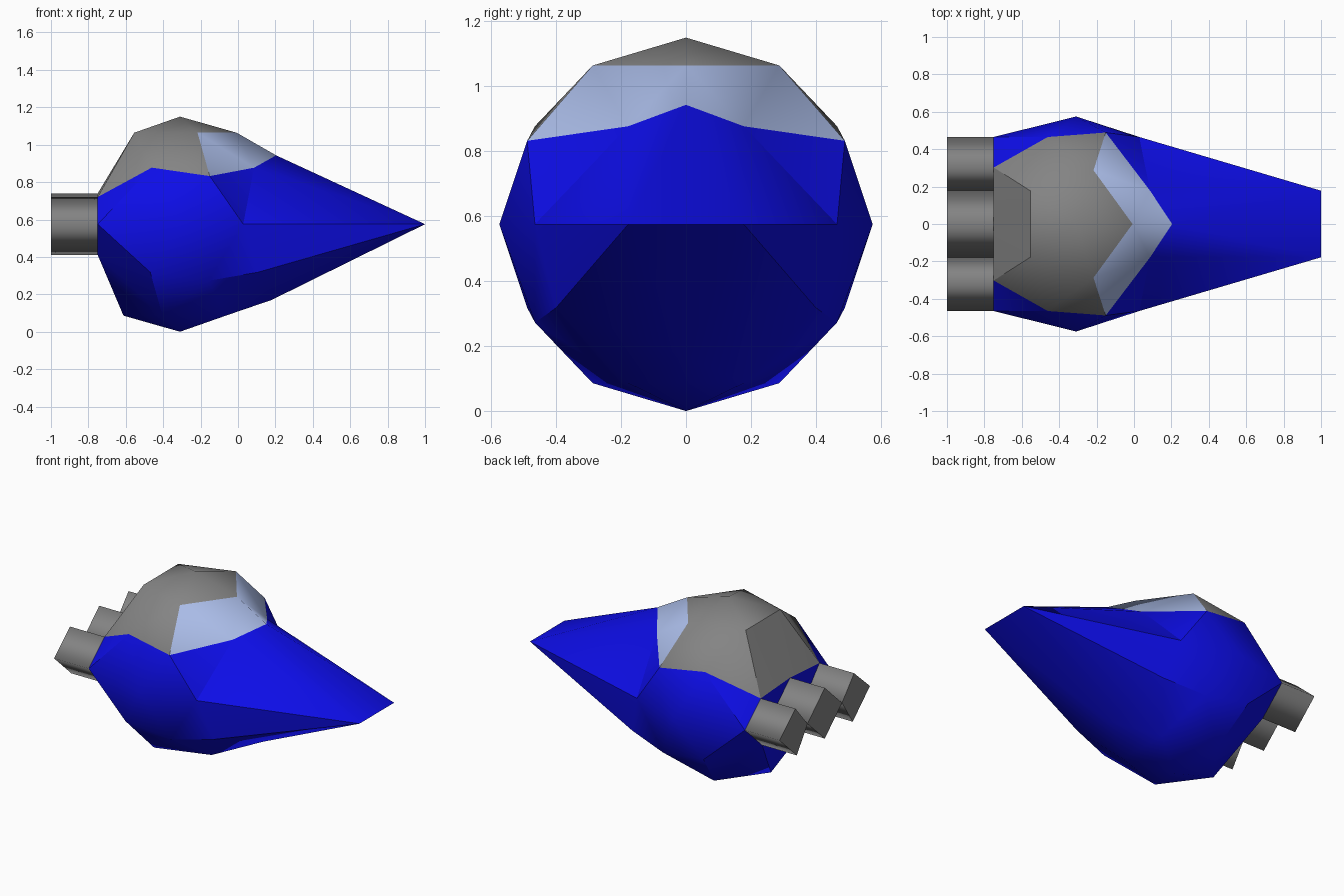
import bpy, bmesh, math
from mathutils import Vector

old = bpy.data.objects.get("Cube")
if old:
    bpy.data.objects.remove(old, do_unlink=True)

RADIUS = 0.575
CENTRE = Vector((-0.31, 0, RADIUS))
BACK = -0.75


def material(name, colour):
    mat = bpy.data.materials.new(name)
    mat.use_nodes = True
    mat.diffuse_color = (*colour, 1)
    mat.node_tree.nodes["Principled BSDF"].inputs["Base Color"].default_value = (*colour, 1)
    return mat


blue = material("hull blue", (0.004, 0.004, 0.8))
grey = material("metal grey", (0.23, 0.23, 0.23))
glass = material("pale blue glass", (0.40, 0.50, 0.80))


def add_object(name, bm, mats):
    mesh = bpy.data.meshes.new(name)
    bm.to_mesh(mesh)
    bm.free()
    for mat in mats:
        mesh.materials.append(mat)
    obj = bpy.data.objects.new(name, mesh)
    bpy.context.collection.objects.link(obj)
    return obj


# Hull: a low-poly ball, pulled into a wedge nose and flattened at the rear
bm = bmesh.new()
bmesh.ops.create_icosphere(bm, subdivisions=2, radius=RADIUS)
bmesh.ops.translate(bm, verts=bm.verts, vec=CENTRE)
bm.normal_update()

# Canopy and windscreen colours, chosen on the round ball
canopy_floor = CENTRE.z + 0.44 * RADIUS
for face in bm.faces:
    if min(v.co.z for v in face.verts) > canopy_floor:
        has_top = max(v.co.z for v in face.verts) > 1.1
        ahead = face.calc_center_median().x > -0.19
        face.material_index = 2 if ahead and not has_top else 1


def pull(start, end):
    """Move the vertex nearest start, and its mirror twin, to end."""
    moves = []
    for side in ((1, -1) if start[1] else (1,)):
        target = Vector((start[0], start[1] * side, start[2]))
        vert = min(bm.verts, key=lambda v: (v.co - target).length)
        moves.append((vert, Vector((end[0], end[1] * side, end[2]))))
    for vert, place in moves:
        vert.co = place


# Flat rear plate
for v in bm.verts:
    if v.co.x < -0.64:
        v.co.x = BACK
        v.co.z = min(max(v.co.z, 0.41), 0.74 if abs(v.co.y) < 0.1 else 0.72)

# Wedge nose, windscreen base and chin
pull((0.24, 0.18, 0.575), (1.0, 0.178, 0.575))
pull((0.20, 0, 0.83), (0.204, 0, 0.943))
pull((0.09, 0.29, 0.88), (0.086, 0.178, 0.877))
pull((0.11, 0.30, 0.32), (0.106, 0.40, 0.318))
pull((0.18, 0, 0.27), (0.18, 0, 0.17))

hull = add_object("hull", bm, (blue, grey, glass))
bpy.ops.object.select_all(action='DESELECT')
hull.select_set(True)
bpy.context.view_layer.objects.active = hull
bpy.ops.object.shade_smooth_by_angle(angle=math.radians(30))


# Engines: diamond-section blocks with softly shaded sides and crisp ends
def engine(name, profile):
    bm = bmesh.new()
    face = bm.faces.new([bm.verts.new((BACK, y, z)) for y, z in profile])
    grown = bmesh.ops.extrude_face_region(bm, geom=[face], use_keep_orig=True)
    bmesh.ops.translate(bm, vec=(-1 - BACK, 0, 0),
                        verts=[g for g in grown["geom"] if isinstance(g, bmesh.types.BMVert)])
    bmesh.ops.recalc_face_normals(bm, faces=bm.faces)
    for f in bm.faces:
        f.smooth = True
    for e in bm.edges:
        e.smooth = abs(e.verts[0].co.x - e.verts[1].co.x) > 0.1
    return add_object(name, bm, (grey,))


engine("middle_engine", [(-0.178, 0.575), (0, 0.74), (0.178, 0.575), (0, 0.41)])
for side, label in ((1, "rear"), (-1, "front")):
    points = [(0.178, 0.575), (0.302, 0.72), (0.465, 0.575), (0.2875, 0.41)]
    engine(label + "_side_engine", [(y * side, z) for y, z in points])
